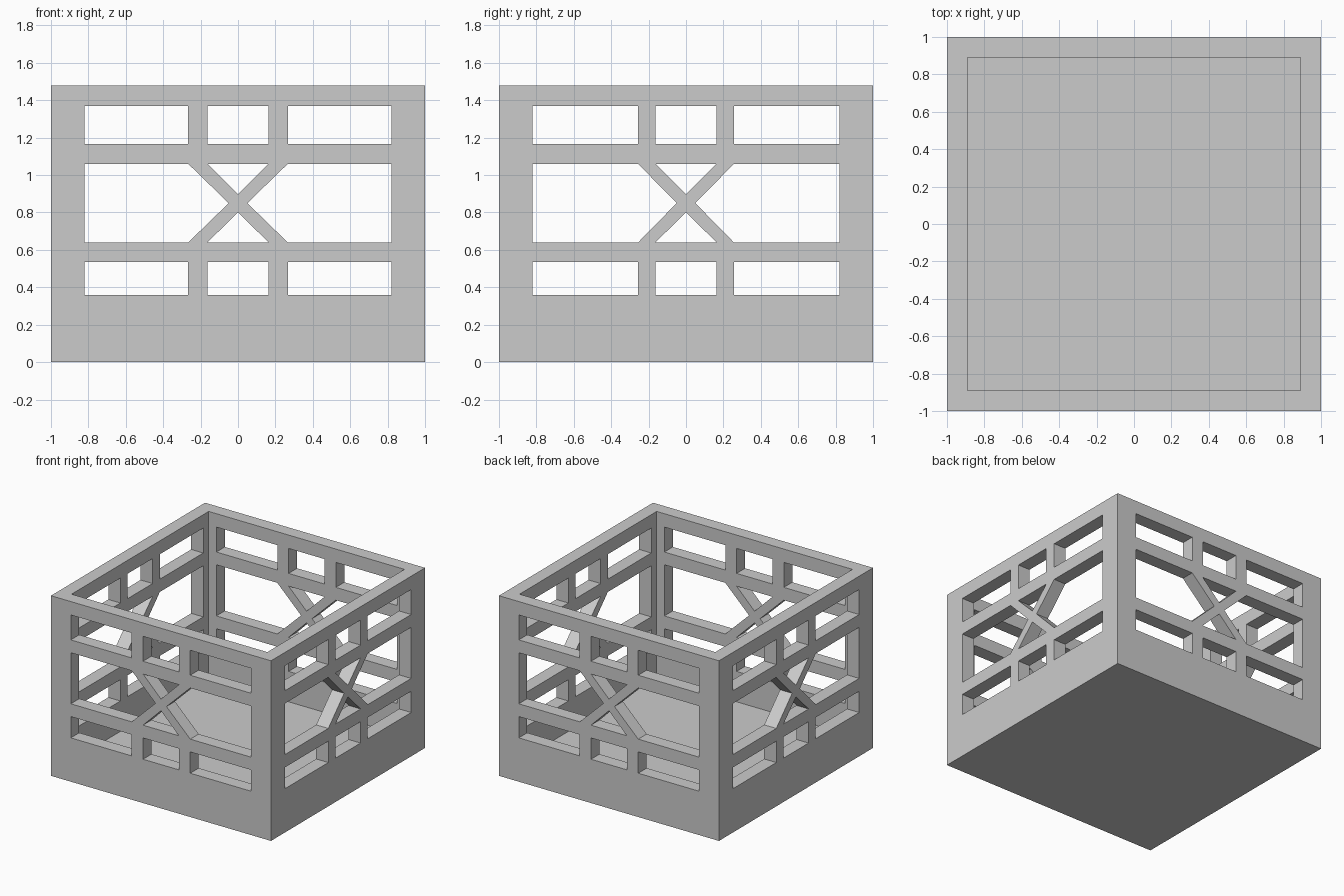
import bpy, bmesh

if "Cube" in bpy.data.objects:
    bpy.data.objects.remove(bpy.data.objects["Cube"])

H, T = 1.48, 0.11          # height, wall and floor thickness
OUT, SIDE = 1.0, 0.82      # half width, outer limit of the openings


def make_object(name, bm):
    bmesh.ops.recalc_face_normals(bm, faces=bm.faces)
    mesh = bpy.data.meshes.new(name)
    bm.to_mesh(mesh)
    bm.free()
    obj = bpy.data.objects.new(name, mesh)
    bpy.context.collection.objects.link(obj)
    return obj


def rect(x0, x1, z0, z1):
    return [(x0, z0), (x1, z0), (x1, z1), (x0, z1)]


def openings(b):
    """Outlines of one wall's openings; b is the outer edge of the uprights."""
    a = 0.163
    shapes = []
    # rows of three windows above and below
    for z0, z1 in ((0.36, 0.535), (1.165, 1.37)):
        shapes += [rect(-SIDE, -b, z0, z1), rect(-a, a, z0, z1), rect(b, SIDE, z0, z1)]
    # openings left between the crossed braces
    z0, zm, z1 = 0.64, 0.85, 1.06
    for s in (-1, 1):
        shapes.append([(s * SIDE, z0), (s * b, z0), (s * 0.05, zm), (s * b, z1), (s * SIDE, z1)])
    shapes.append([(-a, z1), (a, z1), (0, zm + 0.048)])
    shapes.append([(-a, z0), (a, z0), (0, zm - 0.048)])
    return shapes


def make_cutter(name, shapes, along_x):
    """Prisms running through two opposite walls."""
    bm = bmesh.new()
    for pts in shapes:
        vs = [bm.verts.new((-1.2, u, z) if along_x else (u, -1.2, z)) for u, z in pts]
        face = bm.faces.new(vs)
        new = bmesh.ops.extrude_face_region(bm, geom=[face])["geom"]
        move = (2.4, 0, 0) if along_x else (0, 2.4, 0)
        bmesh.ops.translate(bm, vec=move, verts=[g for g in new if isinstance(g, bmesh.types.BMVert)])
    obj = make_object(name, bm)
    obj.hide_render = True
    return obj


# Open-topped box: inset the top for the rim, then push the inside down to the floor
bm = bmesh.new()
bmesh.ops.create_cube(bm, size=1)
for v in bm.verts:
    v.co = (v.co.x * 2 * OUT, v.co.y * 2 * OUT, (v.co.z + 0.5) * H)
bm.normal_update()
top = max(bm.faces, key=lambda f: f.calc_center_median().z)
bmesh.ops.inset_region(bm, faces=[top], thickness=T, use_even_offset=True)
inner = bmesh.ops.extrude_face_region(bm, geom=[top])["geom"]
bmesh.ops.translate(bm, vec=(0, 0, T - H), verts=[g for g in inner if isinstance(g, bmesh.types.BMVert)])
if top.is_valid:
    bmesh.ops.delete(bm, geom=[top], context='FACES_ONLY')
crate = make_object("lattice_crate", bm)

# Cut the lattice through front/back and left/right walls
cutters = [make_cutter("front_back_cutter", openings(0.266), False),
           make_cutter("left_right_cutter", openings(0.256), True)]
bpy.context.view_layer.objects.active = crate
for c in cutters:
    mod = crate.modifiers.new(c.name, 'BOOLEAN')
    mod.operation, mod.solver, mod.object = 'DIFFERENCE', 'EXACT', c
    bpy.ops.object.modifier_apply(modifier=mod.name)
for c in cutters:
    bpy.data.objects.remove(c)
